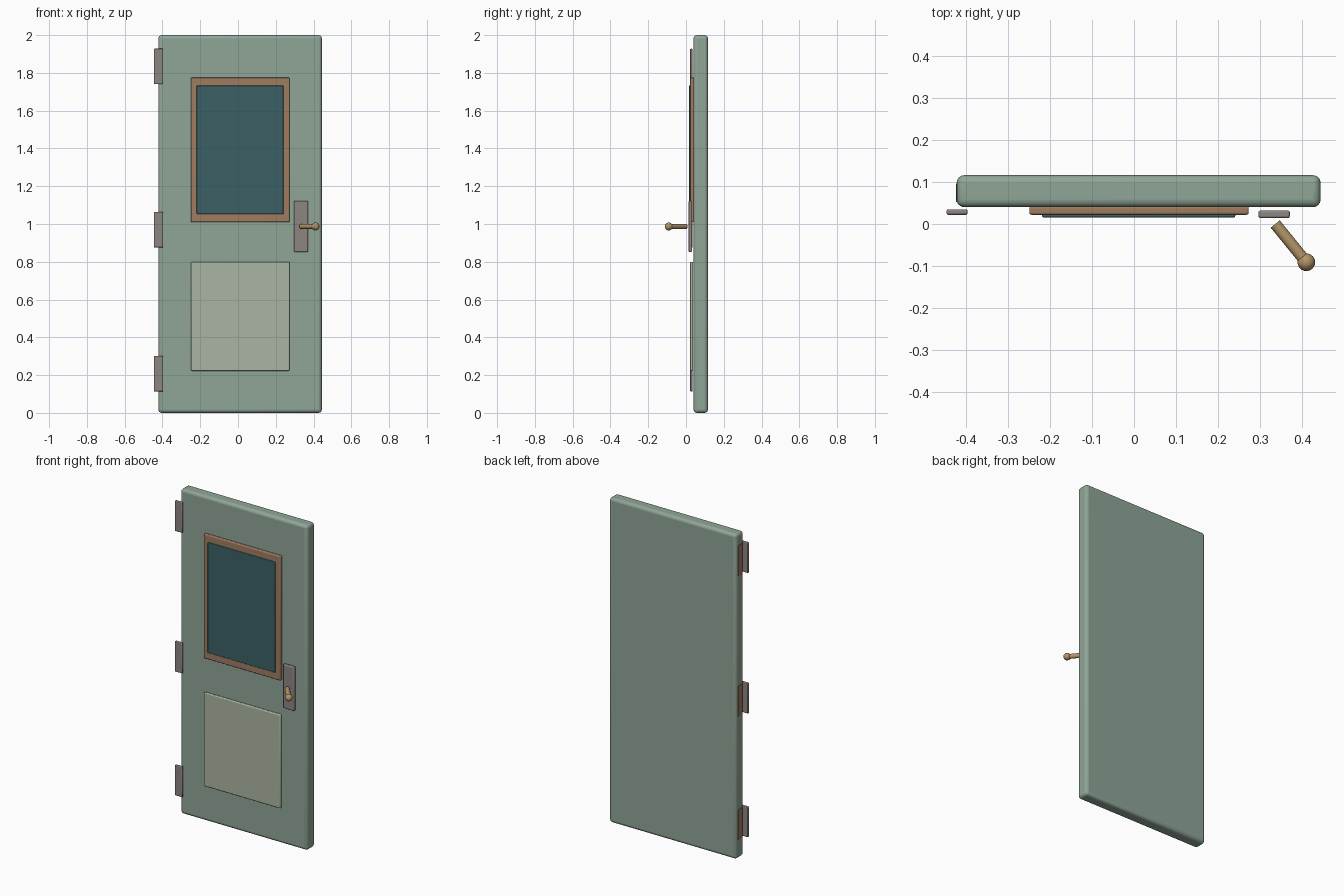
import bpy
from mathutils import Vector

if "Cube" in bpy.data.objects:
    bpy.data.objects.remove(bpy.data.objects["Cube"])


def material(name, rgb):
    m = bpy.data.materials.new(name)
    m.diffuse_color = (*rgb, 1)
    m.use_nodes = True
    m.node_tree.nodes["Principled BSDF"].inputs["Base Color"].default_value = m.diffuse_color
    return m


GREEN = material("green_paint", (0.28, 0.38, 0.31))
PALE = material("pale_paint", (0.41, 0.47, 0.36))
WOOD = material("wood", (0.35, 0.20, 0.12))
GLASS = material("dark_glass", (0.045, 0.12, 0.13))
METAL = material("dull_metal", (0.27, 0.24, 0.22))
BRASS = material("brass", (0.45, 0.30, 0.14))


def finish(name, mat):
    ob = bpy.context.object
    ob.name = name
    ob.data.materials.append(mat)
    bpy.ops.object.shade_smooth_by_angle()
    return ob


def box(name, x, y, z, mat, bevel, segments=3):
    """Bevelled box given by its (min, max) on each axis."""
    bpy.ops.mesh.primitive_cube_add(size=1, location=[sum(r) / 2 for r in (x, y, z)])
    bpy.context.object.scale = [r[1] - r[0] for r in (x, y, z)]
    bpy.ops.object.transform_apply(location=False, rotation=False, scale=True)
    ob = finish(name, mat)
    mod = ob.modifiers.new("rounded_edges", 'BEVEL')
    mod.width = bevel
    mod.segments = segments
    return ob


# Door slab
box("door_slab", (-0.422, 0.444), (0.04, 0.116), (0.0, 2.0), GREEN, 0.018, 4)

# Window and lower panel
box("window_frame", (-0.249, 0.273), (0.022, 0.042), (1.01, 1.775), WOOD, 0.005)
box("window_glass", (-0.219, 0.241), (0.0155, 0.03), (1.053, 1.733), GLASS, 0.004)
box("lower_panel", (-0.249, 0.273), (0.022, 0.038), (0.223, 0.799), PALE, 0.005)

# Hinge leaves, with thin inlays on the door edge
for i, z in enumerate((0.207, 0.969, 1.834)):
    span = (z - 0.094, z + 0.094)
    box(f"hinge_leaf_{i + 1}", (-0.446, -0.396), (0.022, 0.035), span, METAL, 0.004, 2)
    box(f"hinge_inlay_{i + 1}", (-0.4235, -0.41), (0.052, 0.095), span, WOOD, 0.001, 1)

# Handle plate
box("handle_plate", (0.296, 0.371), (0.014, 0.032), (0.852, 1.122), METAL, 0.005)

# Lever and its ball end
start, end = Vector((0.336, 0.0, 0.987)), Vector((0.410, -0.091, 0.987))
axis = end - start
bpy.ops.mesh.primitive_cylinder_add(vertices=24, radius=0.0138, depth=axis.length,
                                    location=(start + end) / 2,
                                    rotation=axis.to_track_quat('Z', 'Y').to_euler())
finish("handle_lever", BRASS)
bpy.ops.mesh.primitive_uv_sphere_add(segments=24, ring_count=16, radius=0.021, location=end)
finish("handle_ball", BRASS)
